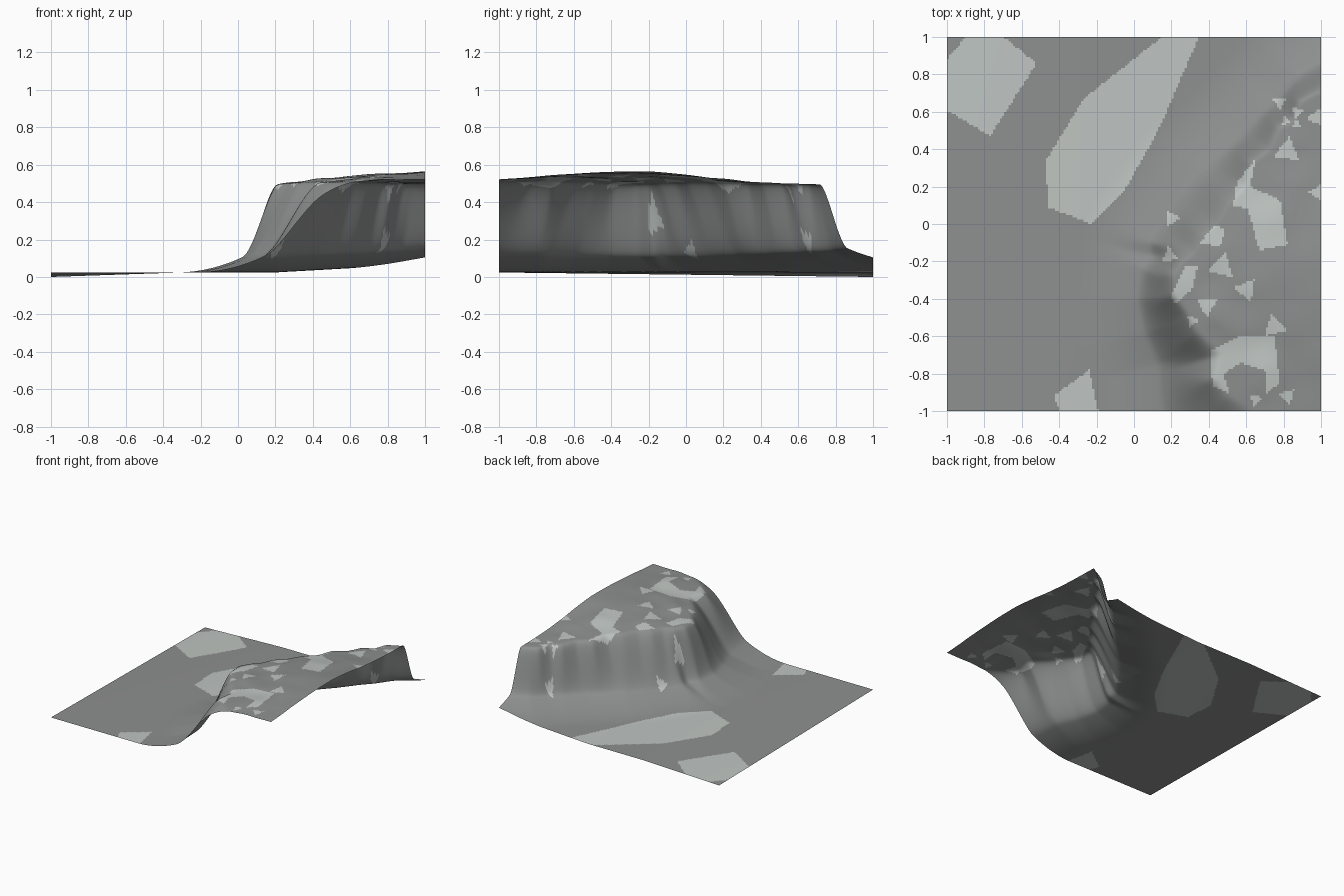
import bpy, bmesh, math
from mathutils import noise, Vector

if "Cube" in bpy.data.objects:
    bpy.data.objects.remove(bpy.data.objects["Cube"])

N = 170  # grid cells per side

# Cliff outline: foot line and rim line, both running south to east
FOOT = [(.16, -1.4), (.14, -1), (.13, -.75), (.06, -.58), (.03, -.4), (.05, -.24), (.11, -.17), (.09, -.1),
        (.16, 0), (.27, .16), (.36, .27), (.47, .37), (.58, .47), (.7, .6), (.78, .67), (.87, .78), (1, .86), (1.4, 1.05)]
RIM = [(.72, -1.4), (.62, -1), (.5, -.92), (.43, -.83), (.46, -.7), (.34, -.58), (.28, -.47), (.21, -.38), (.2, -.27),
       (.25, -.2), (.32, -.15), (.36, -.06), (.44, 0), (.5, .11), (.59, .2), (.62, .33), (.72, .4), (.77, .52),
       (.85, .55), (.88, .66), (1, .72), (1.4, .9)]
CORNER = [(3, 1.2), (3, -1.4)]


def clamp(v):
    return max(0.0, min(1.0, v))


def inside(x, y, poly):
    hit = False
    for i in range(len(poly)):
        (ax, ay), (bx, by) = poly[i - 1], poly[i]
        if (ay > y) != (by > y) and x < ax + (y - ay) * (bx - ax) / (by - ay):
            hit = not hit
    return hit


def distance(x, y, line):
    best = 9.0
    for (ax, ay), (bx, by) in zip(line, line[1:]):
        dx, dy = bx - ax, by - ay
        t = clamp(((x - ax) * dx + (y - ay) * dy) / (dx * dx + dy * dy))
        best = min(best, (x - ax - t * dx) ** 2 + (y - ay - t * dy) ** 2)
    return math.sqrt(best)


def height(x, y):
    # Gentle lowland, apron rising to the cliff foot
    low = .025 - .024 * clamp(-(x + .3) / .7) * clamp((y + 1) / 2) + .045 * clamp((x - .2) / .8)
    d = distance(x, y, FOOT)
    if not inside(x, y, FOOT + CORNER):
        return low + .085 * clamp(1 - d / .36) ** 2
    low += .085
    # Plateau swelling toward the east edge
    spread = .75 if y < -.25 else .45
    top = .495 + .068 * clamp((x - .2) / .8) * math.exp(-((y + .25) / spread) ** 2)
    r = distance(x, y, RIM)
    bumps = .012 * noise.noise(Vector((x * 5, y * 5, 3)))
    if inside(x, y, RIM + CORNER):
        return top + (bumps + .008) * clamp(r / .12) * clamp((1.1 - x) / .3)
    # Cliff face between foot and rim
    t = d / (d + r)
    s = .4 * t + .6 * t * t * (3 - 2 * t)
    return low + (top - low) * s


# Pale ground patches
patches = []


def patch(*pts):
    patches.append(pts)


def shard(x, y, r, turn):
    patch(*[(x + r * math.cos(turn + k * 2.094), y + r * math.sin(turn + k * 2.094)) for k in range(3)])


patch((-1.1, .67), (-1.1, .76), (-.9, 1), (-.71, 1.01), (-.52, .86), (-.77, .47))
patch((.15, 1), (.16, 1.1), (.39, 1.1), (.13, .5), (-.05, .18), (-.23, 0), (-.46, .09), (-.47, .34), (-.27, .67))
patch((-.43, -.92), (-.24, -.78), (-.19, -1.01), (-.39, -1.01))
patch((.65, .35), (.55, .22), (.53, .1), (.61, .08), (.67, -.14), (.82, -.11), (.78, .13), (.62, .2))
patch((.41, -.68), (.57, -.6), (.75, -.6), (.78, -.85), (.7, -.91), (.71, -.79), (.57, -.74), (.48, -.8), (.51, -.91), (.42, -.86))
patch((.2, -.38), (.28, -.22), (.34, -.23), (.31, -.35), (.22, -.43))
patch((.35, -.1), (.43, -.01), (.49, -.03), (.46, -.12))
for i, (x, y, r) in enumerate([(.2, .03, .05), (.19, -.17, .05), (.47, -.23, .08), (.6, -.35, .07), (.39, -.43, .07),
                               (.31, -.52, .04), (.75, -.55, .07), (.82, .39, .08), (.98, .17, .05), (.78, .65, .04),
                               (.87, .6, .035), (.81, .55, .03), (.87, .53, .03), (.98, .57, .06), (.82, -.92, .05),
                               (.65, -.94, .04)]):
    shard(x, y, r, i * 1.7)


def material(name, color):
    m = bpy.data.materials.new(name)
    m.diffuse_color = (*color, 1)
    m.use_nodes = True
    m.node_tree.nodes["Principled BSDF"].inputs["Base Color"].default_value = m.diffuse_color
    return m


# Terrain sheet: one open height field
bm = bmesh.new()
grid = [[None] * (N + 1) for _ in range(N + 1)]
for i in range(N + 1):
    for j in range(N + 1):
        x, y = -1 + 2 * i / N, -1 + 2 * j / N
        grid[i][j] = bm.verts.new((x, y, height(x, y)))
boxes = [(min(p[0] for p in q), max(p[0] for p in q), min(p[1] for p in q), max(p[1] for p in q), q) for q in patches]
for i in range(N):
    for j in range(N):
        f = bm.faces.new((grid[i][j], grid[i + 1][j], grid[i + 1][j + 1], grid[i][j + 1]))
        f.smooth = True
        cx, cy = -1 + 2 * (i + .5) / N, -1 + 2 * (j + .5) / N
        if any(a <= cx <= b and c <= cy <= d and inside(cx, cy, q) for a, b, c, d, q in boxes):
            f.material_index = 1
# Soften the creases while holding the border
inner = [v for v in bm.verts if not v.is_boundary]
for _ in range(3):
    bmesh.ops.smooth_vert(bm, verts=inner, factor=.5, use_axis_z=True)
drop = min(v.co.z for v in bm.verts)
for v in bm.verts:
    v.co.z -= drop
mesh = bpy.data.meshes.new("cliff_terrain")
bm.to_mesh(mesh)
bm.free()
mesh.materials.append(material("ground_grey", (.27, .28, .275)))
mesh.materials.append(material("pale_patch", (.52, .56, .54)))
bpy.context.collection.objects.link(bpy.data.objects.new("cliff_terrain", mesh))
